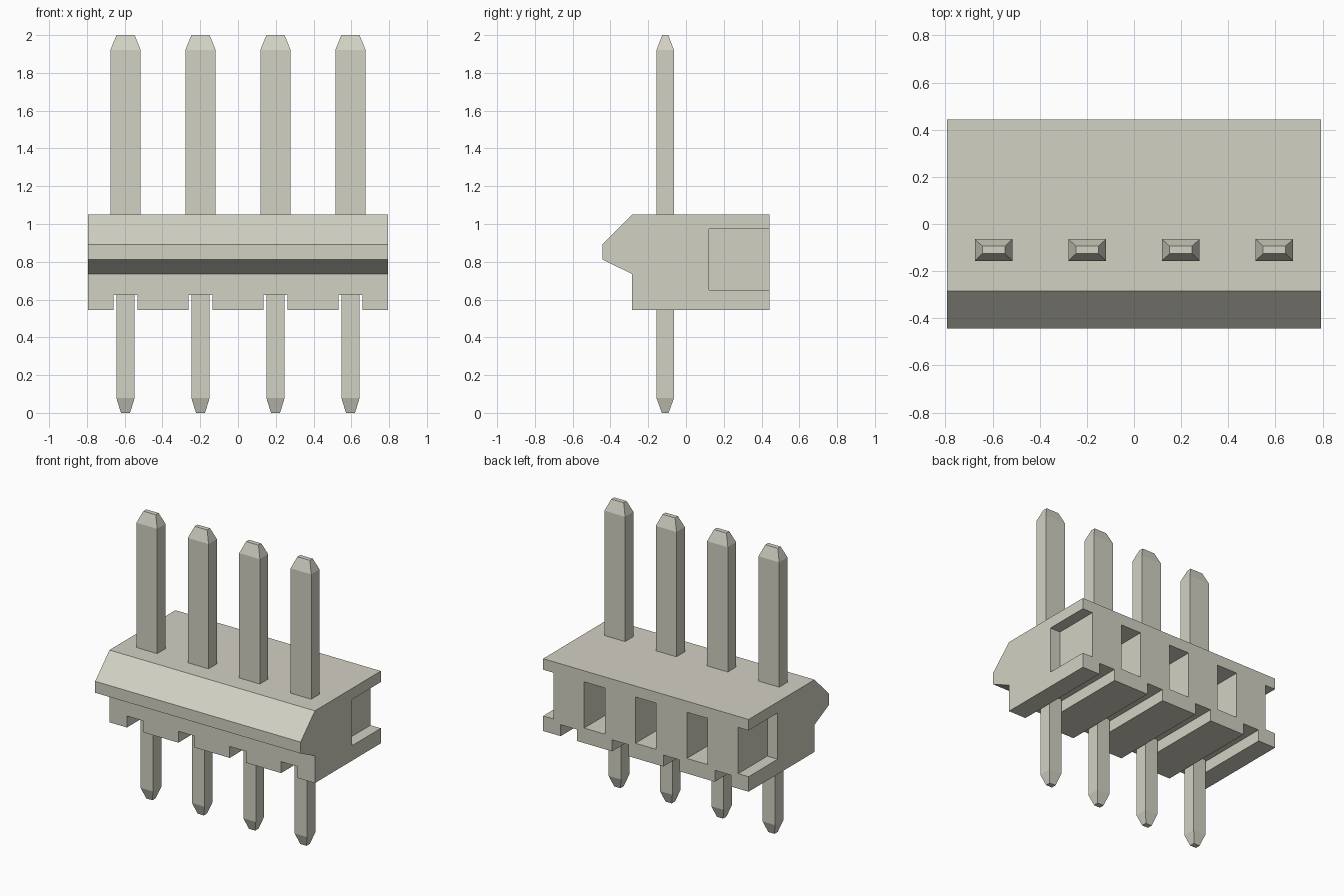
import bpy, bmesh

cube = bpy.data.objects.get("Cube")
if cube:
    bpy.data.objects.remove(cube, do_unlink=True)

# One warm off-white colour for everything
COLOUR = (0.65, 0.64, 0.55, 1.0)
mat = bpy.data.materials.new("warm_off_white")
mat.use_nodes = True
mat.diffuse_color = COLOUR
bsdf = next(n for n in mat.node_tree.nodes if n.type == 'BSDF_PRINCIPLED')
bsdf.inputs["Base Color"].default_value = COLOUR

PITCH = 0.397
HALF_WIDTH = 2 * PITCH
PIN_Y = -0.11


def finish(bm, name):
    bmesh.ops.recalc_face_normals(bm, faces=bm.faces)
    mesh = bpy.data.meshes.new(name)
    bm.to_mesh(mesh)
    bm.free()
    mesh.materials.append(mat)
    obj = bpy.data.objects.new(name, mesh)
    bpy.context.collection.objects.link(obj)
    return obj


def extrude_x(name, profile, x0, x1):
    """Extrude a (y, z) outline along x."""
    bm = bmesh.new()
    face = bm.faces.new([bm.verts.new((x0, y, z)) for y, z in profile])
    new = bmesh.ops.extrude_face_region(bm, geom=[face])["geom"]
    verts = [v for v in new if isinstance(v, bmesh.types.BMVert)]
    bmesh.ops.translate(bm, verts=verts, vec=(x1 - x0, 0, 0))
    return finish(bm, name)


def box(name, x, half_x, y0, y1, z0, z1):
    outline = [(y0, z0), (y1, z0), (y1, z1), (y0, z1)]
    return extrude_x(name, outline, x - half_x, x + half_x)


def loft(name, x, y, sections):
    """Stack rectangular sections (z, half_x, half_y) into a closed pin."""
    bm = bmesh.new()
    rings = []
    for z, hx, hy in sections:
        corners = ((-hx, -hy), (hx, -hy), (hx, hy), (-hx, hy))
        rings.append([bm.verts.new((x + a, y + b, z)) for a, b in corners])
    for low, high in zip(rings, rings[1:]):
        for i in range(4):
            j = (i + 1) % 4
            bm.faces.new((low[i], low[j], high[j], high[i]))
    bm.faces.new(rings[0][::-1])
    bm.faces.new(rings[-1])
    return finish(bm, name)


def cut(target, cutter):
    cutter.hide_render = True
    mod = target.modifiers.new("cut", 'BOOLEAN')
    mod.operation = 'DIFFERENCE'
    mod.solver = 'EXACT'
    mod.object = cutter
    bpy.context.view_layer.update()
    graph = bpy.context.evaluated_depsgraph_get()
    result = bpy.data.meshes.new_from_object(target.evaluated_get(graph))
    target.modifiers.clear()
    target.data = result
    bpy.data.objects.remove(cutter, do_unlink=True)


# Housing with a wedge-shaped latch rib along the front
housing = extrude_x("housing", [
    (0.443, 0.545), (-0.285, 0.545), (-0.285, 0.735), (-0.443, 0.812),
    (-0.443, 0.892), (-0.285, 1.05), (0.443, 1.05)], -HALF_WIDTH, HALF_WIDTH)

# Rear pockets between the pins, the outer two open at the ends
for i in range(-2, 3):
    cut(housing, box("pocket_cutter", i * PITCH, 0.08, 0.122, 0.6, 0.65, 0.973))

for i in range(4):
    x = (i - 1.5) * PITCH
    # Underside slot running front to back
    cut(housing, box("slot_cutter", x, 0.063, -0.6, 0.6, 0.4, 0.625))
    # Wide blade above, narrow tail below, both with tapered ends
    loft(f"pin_{i + 1}", x, PIN_Y, [
        (0, 0.024, 0.018), (0.078, 0.048, 0.046), (0.8, 0.048, 0.046),
        (0.8, 0.08, 0.046), (1.922, 0.08, 0.046), (2, 0.048, 0.016)])
